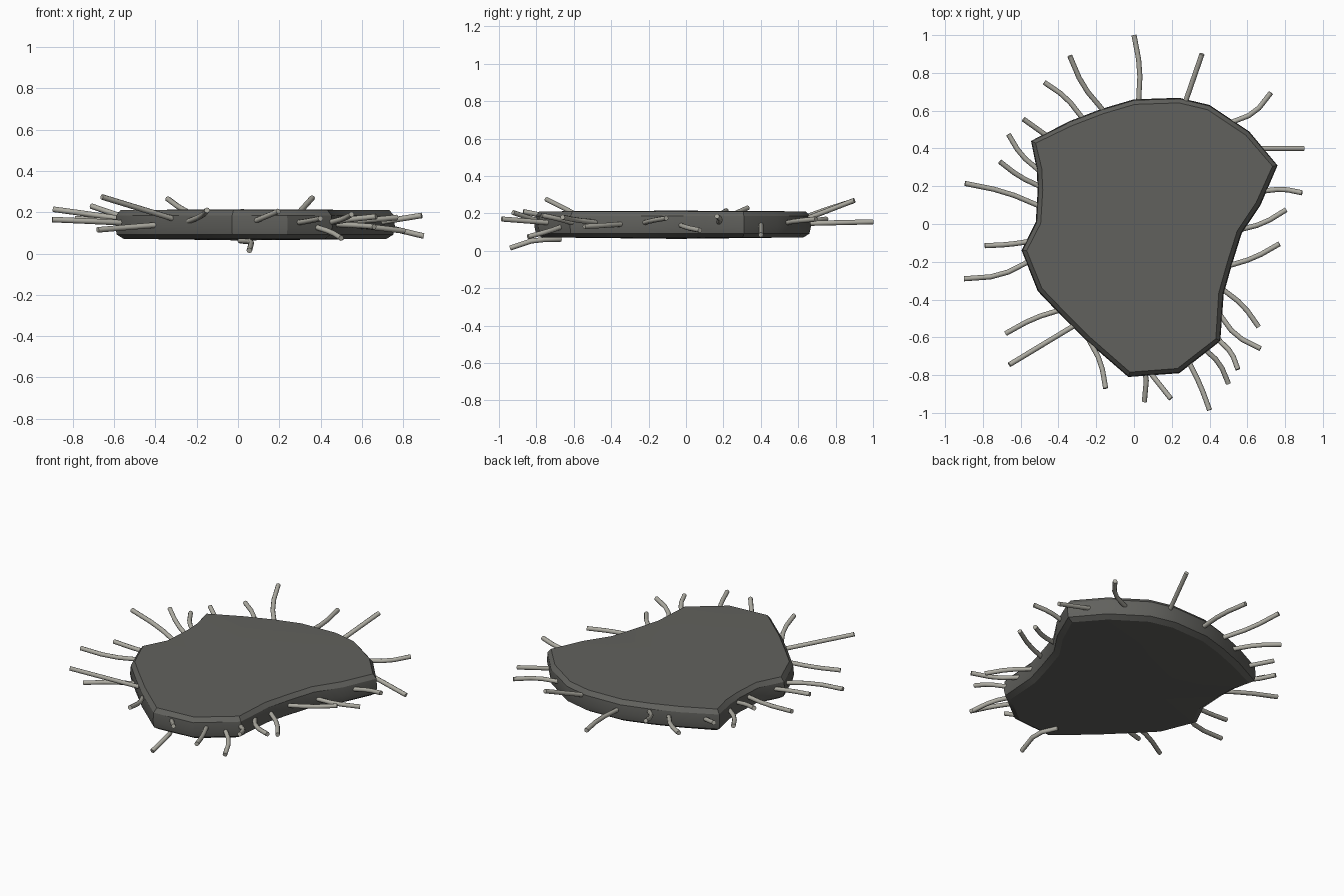
import bpy, bmesh
from mathutils import Vector

if "Cube" in bpy.data.objects:
    bpy.data.objects.remove(bpy.data.objects["Cube"])


def material(name, rgb):
    m = bpy.data.materials.new(name)
    m.diffuse_color = (*rgb, 1)
    m.use_nodes = True
    m.node_tree.nodes["Principled BSDF"].inputs["Base Color"].default_value = m.diffuse_color
    return m


stone = material("dark_stone", (0.12, 0.12, 0.11))
pale = material("pale_root", (0.42, 0.41, 0.36))

# Slab outline seen from above, clockwise from the back left corner
OUTLINE = [Vector(p) for p in (
    (-.545, .44), (-.34, .545), (-.17, .61), (0, .66), (.24, .668), (.40, .63),
    (.61, .49), (.76, .31), (.67, .10), (.57, -.05), (.52, -.21), (.475, -.37),
    (.457, -.62), (.24, -.79), (-.03, -.81), (-.25, -.62), (-.40, -.47),
    (-.51, -.355), (-.595, -.14), (-.52, .01), (-.51, .18), (-.515, .29))]
# Edge section: inset from the outline, height
SECTION = [(.04, .072), (.008, .092), (0, .13), (.005, .185), (.027, .211)]


def inset(points, d):
    out = []
    for i, p in enumerate(points):
        t = (points[(i + 1) % len(points)] - p).normalized() + (p - points[i - 1]).normalized()
        t.normalize()
        out.append(p + Vector((t.y, -t.x)) * d)
    return out


# Slab
bm = bmesh.new()
rings = [[bm.verts.new((p.x, p.y, z)) for p in inset(OUTLINE, d)] for d, z in SECTION]
n = len(OUTLINE)
for low, high in zip(rings, rings[1:]):
    for i in range(n):
        j = (i + 1) % n
        bm.faces.new((low[i], low[j], high[j], high[i]))
# Slightly domed top and bottom
for ring, z in ((rings[0], .064), (rings[-1], .215)):
    c = bm.verts.new((.02, -.05, z))
    for i in range(n):
        bm.faces.new((ring[i], ring[(i + 1) % n], c))
bmesh.ops.recalc_face_normals(bm, faces=bm.faces[:])
mesh = bpy.data.meshes.new("slab")
bm.to_mesh(mesh)
bm.free()
slab = bpy.data.objects.new("slab", mesh)
bpy.context.collection.objects.link(slab)
mesh.materials.append(stone)
bpy.context.view_layer.objects.active = slab
slab.select_set(True)
bpy.ops.object.shade_smooth_by_angle(angle=0.5)


def root(name, points):
    cu = bpy.data.curves.new(name, 'CURVE')
    cu.dimensions = '3D'
    cu.bevel_depth = .0135
    cu.bevel_resolution = 2
    cu.use_fill_caps = True
    sp = cu.splines.new('POLY')
    sp.points.add(len(points) - 1)
    for q, p in zip(sp.points, points):
        q.co = (*p, 1)
    cu.materials.append(pale)
    bpy.context.collection.objects.link(bpy.data.objects.new(name, cu))


# Roots by side: base x, y, tip x, y, tip z, sideways bend
ROOTS = {
    "back": [(.025, .66, 0, 1, .155, -.015), (.27, .64, .36, .90, .27, 0),
             (-.17, .61, -.34, .89, .265, .018), (-.28, .57, -.475, .75, .17, -.015),
             (.52, .54, .725, .695, .17, -.026)],
    "left": [(-.48, .48, -.585, .555, .19, 0), (-.51, .29, -.665, .475, .16, .015),
             (-.50, .20, -.71, .33, .23, .01), (-.50, .095, -.895, .215, .215, -.015),
             (-.54, -.09, -.79, -.115, .17, .005), (-.55, -.195, -.90, -.29, .165, .027),
             (-.39, -.455, -.68, -.58, .115, -.012), (-.32, -.54, -.66, -.745, .275, 0)],
    "front": [(-.235, -.62, -.15, -.87, .21, .016), (.08, -.78, .195, -.925, .205, 0),
              (.29, -.73, .40, -.985, .17, .006), (.37, -.66, .50, -.845, .075, .019),
              (.455, -.62, .55, -.77, .19, .015)],
    "right": [(.455, -.48, .67, -.66, .18, -.025), (.475, -.35, .66, -.545, .13, .015),
              (.505, -.22, .77, -.105, .175, -.012), (.56, -.03, .805, .075, .11, -.015),
              (.69, .175, .89, .165, .185, .012), (.70, .40, .90, .40, .085, 0)],
}
for side, items in ROOTS.items():
    for k, (bx, by, tx, ty, tz, bend) in enumerate(items):
        a = Vector((bx, by, .145 + .2 * (tz - .145)))
        b = Vector((tx, ty, tz))
        d = b - a
        across = Vector((-d.y, d.x, 0)).normalized() * bend
        root(f"{side}_root_{k + 1}", [a - d.normalized() * .04, a, a + d * .35 + across,
                                      a + d * .62 + across, b])

# Root drooping from beneath the front edge
root("hanging_root", [(.01, -.67, .062), (.055, -.76, .06), (.065, -.83, .052), (.055, -.94, .015)])
